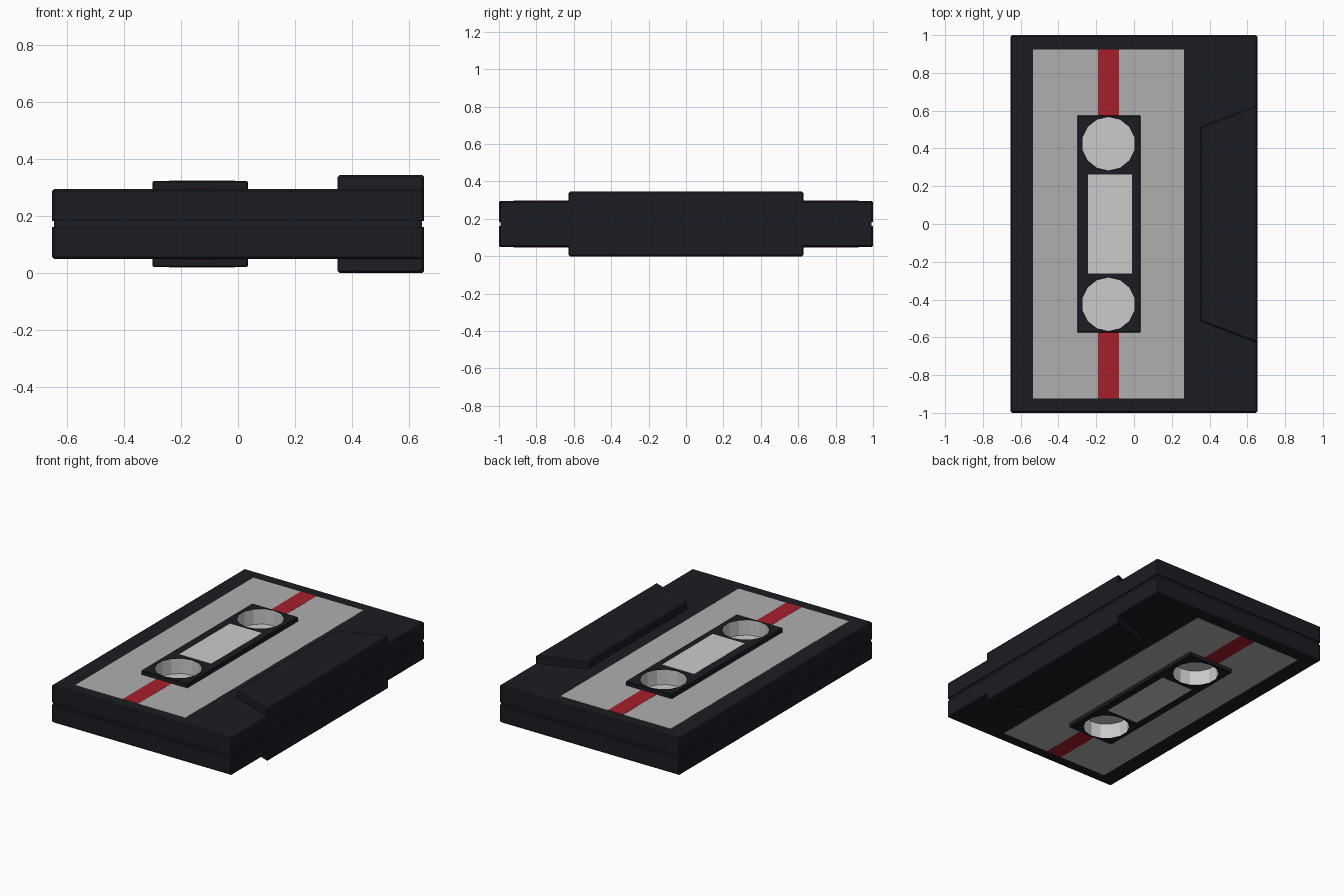
import bpy, bmesh, math

if "Cube" in bpy.data.objects:
    bpy.data.objects.remove(bpy.data.objects["Cube"])

MID = 0.1725  # height of the seam; every part is mirrored about it


def material(name, rgb):
    m = bpy.data.materials.new(name)
    m.diffuse_color = (*rgb, 1)
    m.use_nodes = True
    m.node_tree.nodes["Principled BSDF"].inputs["Base Color"].default_value = m.diffuse_color
    return m


BLACK = material("black_plastic", (0.011, 0.012, 0.0165))
RED = material("red_stripe", (0.38, 0.013, 0.024))
GREY = material("label_grey", (0.43, 0.43, 0.43))


def finish(name, bm, mat=None, mirror=True):
    me = bpy.data.meshes.new(name)
    bm.to_mesh(me)
    bm.free()
    ob = bpy.data.objects.new(name, me)
    bpy.context.collection.objects.link(ob)
    ob.location.z = MID
    if mat:
        me.materials.append(mat)
    return ob


def mirror_z(ob):
    m = ob.modifiers.new("other_side", 'MIRROR')
    m.use_axis = (False, False, True)
    m.use_mirror_merge = False


def prism(name, pts, z0, z1, mat=None, bevel=0, cutters=()):
    bm = bmesh.new()
    face = bm.faces.new([bm.verts.new((x, y, z0)) for x, y in pts])
    ext = bmesh.ops.extrude_face_region(bm, geom=[face])
    for v in ext["geom"]:
        if isinstance(v, bmesh.types.BMVert):
            v.co.z = z1
    bmesh.ops.recalc_face_normals(bm, faces=bm.faces)
    if bevel:
        edges = [e for e in bm.edges if max(v.co.z for v in e.verts) > z0 + 1e-5]
        bmesh.ops.bevel(bm, geom=edges, offset=bevel, segments=1, affect='EDGES')
    ob = finish(name, bm, mat)
    for c in cutters:
        b = ob.modifiers.new("reel_hole", 'BOOLEAN')
        b.operation, b.object, b.solver = 'DIFFERENCE', c, 'EXACT'
    return ob


def rect(x0, x1, y0, y1):
    return [(x0, y0), (x1, y0), (x1, y1), (x0, y1)]


def circle(cx, cy, r, n=14):
    return [(cx + r * math.sin(2 * math.pi * i / n),
             cy + r * math.cos(2 * math.pi * i / n)) for i in range(n)]


# reel hole cutters
cutters = []
for y in (-0.425, 0.425):
    c = prism("hole_cutter", circle(-0.135, y, 0.142), 0.05, 0.3)
    c.hide_render = True
    c.hide_viewport = True
    cutters.append(c)

# seam core between the two shells
prism("seam_core", rect(-0.646, 0.646, -0.993, 0.993), -0.03, 0.03, BLACK)

# shell halves, raised head block and hub plate
parts = [
    prism("shell", rect(-0.653, 0.653, -1, 1), 0.01, 0.1225, BLACK, 0.007, cutters),
    prism("head_block", [(0.35, -0.515), (0.653, -0.63), (0.653, 0.63), (0.35, 0.515)],
          0.01, 0.1725, BLACK, 0.007),
    prism("hub_plate", rect(-0.30, 0.035, -0.575, 0.575), 0.1, 0.151, BLACK, 0.004, cutters),
    prism("label", rect(-0.535, 0.265, -0.923, 0.923), 0.11, 0.1235, GREY, 0, cutters),
    prism("window", rect(-0.243, -0.01, -0.263, 0.263), 0.11, 0.152),
]

# red stripe ends and reel cups
for s in (-1, 1):
    y0, y1 = sorted((s * 0.57, s * 0.923))
    parts.append(prism("label_stripe", rect(-0.19, -0.08, y0, y1), 0.11, 0.1245, RED))
    bm = bmesh.new()
    pts = circle(-0.135, s * 0.425, 0.1415)
    low = [bm.verts.new((x, y, 0.0505)) for x, y in pts]
    top = [bm.verts.new((x, y, 0.149)) for x, y in pts]
    bm.faces.new(low[::-1])
    for i in range(len(pts)):
        j = (i + 1) % len(pts)
        bm.faces.new((low[i], low[j], top[j], top[i]))
    parts.append(finish("reel_cup", bm))

for p in parts:
    mirror_z(p)
